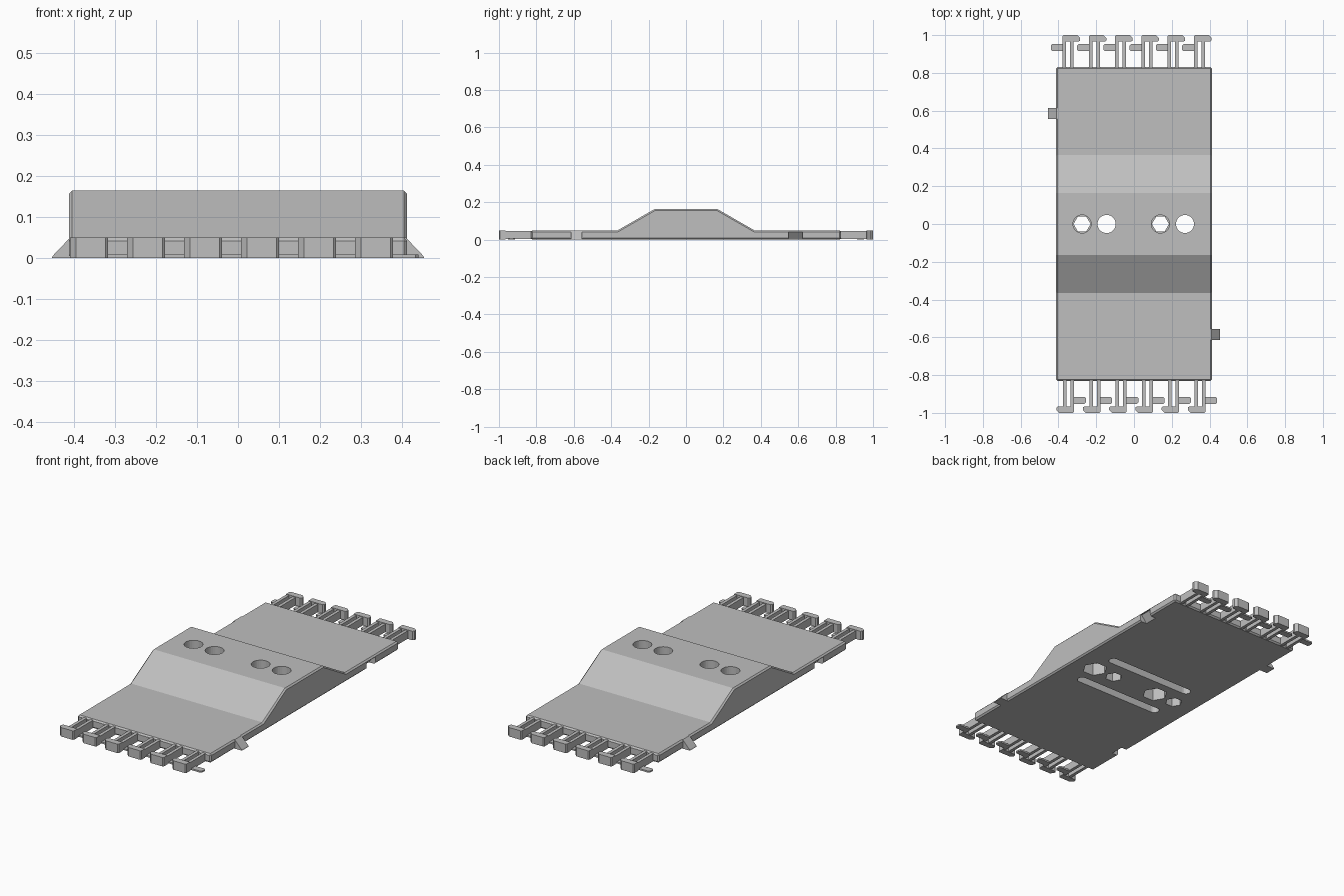
import bpy, bmesh, math
from mathutils import Matrix

cube = bpy.data.objects.get("Cube")
if cube:
    bpy.data.objects.remove(cube, do_unlink=True)

grey = bpy.data.materials.new("plain grey")
grey.use_nodes = True
COLOUR = (0.52, 0.52, 0.52, 1)
grey.diffuse_color = COLOUR
grey.node_tree.nodes["Principled BSDF"].inputs["Base Color"].default_value = COLOUR


def add_object(name, bm):
    bmesh.ops.recalc_face_normals(bm, faces=bm.faces[:])
    mesh = bpy.data.meshes.new(name)
    bm.to_mesh(mesh)
    bm.free()
    mesh.materials.append(grey)
    obj = bpy.data.objects.new(name, mesh)
    bpy.context.collection.objects.link(obj)
    return obj


def prism(bm, points, low, high, place):
    """Extrude a 2D outline; place(u, v, w) maps it into space."""
    a = [bm.verts.new(place(u, v, low)) for u, v in points]
    b = [bm.verts.new(place(u, v, high)) for u, v in points]
    bm.faces.new(a)
    bm.faces.new(b)
    n = len(points)
    for i in range(n):
        bm.faces.new((a[i], a[(i + 1) % n], b[(i + 1) % n], b[i]))


def upright(u, v, w):
    return (u, v, w)


def along_x(u, v, w):
    return (w, u, v)


def along_y(u, v, w):
    return (u, w, v)


def box(bm, x0, x1, y0, y1, z0, z1):
    prism(bm, [(x0, y0), (x1, y0), (x1, y1), (x0, y1)], z0, z1, upright)


def ring(cx, cy, r, sides):
    return [(cx + r * math.cos(math.tau * i / sides),
             cy + r * math.sin(math.tau * i / sides)) for i in range(sides)]


def half_turn(bm):
    """Add a copy rotated 180 degrees about z."""
    copy = bmesh.ops.duplicate(bm, geom=bm.verts[:] + bm.edges[:] + bm.faces[:])
    verts = [g for g in copy["geom"] if isinstance(g, bmesh.types.BMVert)]
    bmesh.ops.rotate(bm, verts=verts, matrix=Matrix.Rotation(math.pi, 3, "Z"))


# Raised plate
half = [(0.83, 0), (0.83, 0.05), (0.365, 0.05), (0.165, 0.165)]
profile = half + [(-y, z) for y, z in reversed(half)]
bm = bmesh.new()
prism(bm, profile, -0.413, 0.413, along_x)
plate = add_object("plate", bm)
bevel = plate.modifiers.new("edge chamfer", "BEVEL")
bevel.width = 0.008
bevel.segments = 1
bevel.limit_method = "ANGLE"
bevel.angle_limit = math.radians(45)

# Cutters: bolt holes, hex pockets, underside slots and side notches
cutters = []


def cutter(name, outline, low, high, place=upright):
    bm = bmesh.new()
    prism(bm, outline, low, high, place)
    obj = add_object(name, bm)
    obj.hide_render = True
    cutters.append(obj)


for x in (0.27, -0.145):
    cutter("bolt_hole_cutter", ring(x, 0, 0.048, 32), -0.1, 0.3)
    cutter("nut_pocket_cutter", ring(x, 0, 0.066, 6), -0.1, 0.07)
for x in (0.14, -0.275):
    cutter("head_hole_cutter", ring(x, 0, 0.048, 32), 0.05, 0.3)
    cutter("hex_hole_cutter", ring(x, 0, 0.045, 6), -0.1, 0.07)
for y in (0.13, -0.13):
    slot = []
    for i in range(18):
        a = math.tau * (i + 0.5) / 18
        side = math.copysign(0.25, math.cos(a))
        slot.append((side + 0.026 * math.cos(a), y + 0.026 * math.sin(a)))
    cutter("slot_cutter", slot, -0.1, 0.1)
for s in (1, -1):
    wedge = [(s * 0.365, -0.01), (s * 0.5, -0.01), (s * 0.5, 0.04), (s * 0.405, 0.04)]
    cutter("notch_cutter", wedge, s * 0.585 - 0.038, s * 0.585 + 0.038, along_y)

for c in cutters:
    mod = plate.modifiers.new(c.name, "BOOLEAN")
    mod.operation = "DIFFERENCE"
    mod.solver = "EXACT"
    mod.object = c
bpy.context.view_layer.update()
result = bpy.data.meshes.new_from_object(
    plate.evaluated_get(bpy.context.evaluated_depsgraph_get()))
plate.modifiers.clear()
plate.data = result
for c in cutters:
    bpy.data.objects.remove(c, do_unlink=True)

# Wedge tabs on the two long sides
bm = bmesh.new()
prism(bm, [(0.39, 0), (0.455, 0), (0.452, 0.006), (0.41, 0.05), (0.39, 0.05)],
      -0.615, -0.555, along_y)
half_turn(bm)
add_object("side_tabs", bm)

# Hooks along both ends: twin ribs, a cross foot and a thin latch
PITCH = 0.139
ribs, feet, latches = bmesh.new(), bmesh.new(), bmesh.new()
for i in range(6):
    x = -0.41 + i * PITCH
    for dx in (0.035, 0.075):
        box(ribs, x + dx, x + dx + 0.018, -0.975, -0.815, 0.002, 0.046)
    prism(feet, [(x, -0.985), (x + 0.015, -1), (x + 0.087, -1), (x + 0.093, -0.994),
                 (x + 0.093, -0.965), (x + 0.008, -0.965), (x, -0.972)],
          0, 0.05, upright)
    prism(latches, [(x + 0.085, -0.952), (x + 0.148, -0.952), (x + 0.155, -0.945),
                    (x + 0.155, -0.922), (x + 0.148, -0.915), (x + 0.085, -0.915)],
          0, 0.009, upright)
for name, bm in (("hook_ribs", ribs), ("hook_feet", feet), ("hook_latches", latches)):
    half_turn(bm)
    add_object(name, bm)
